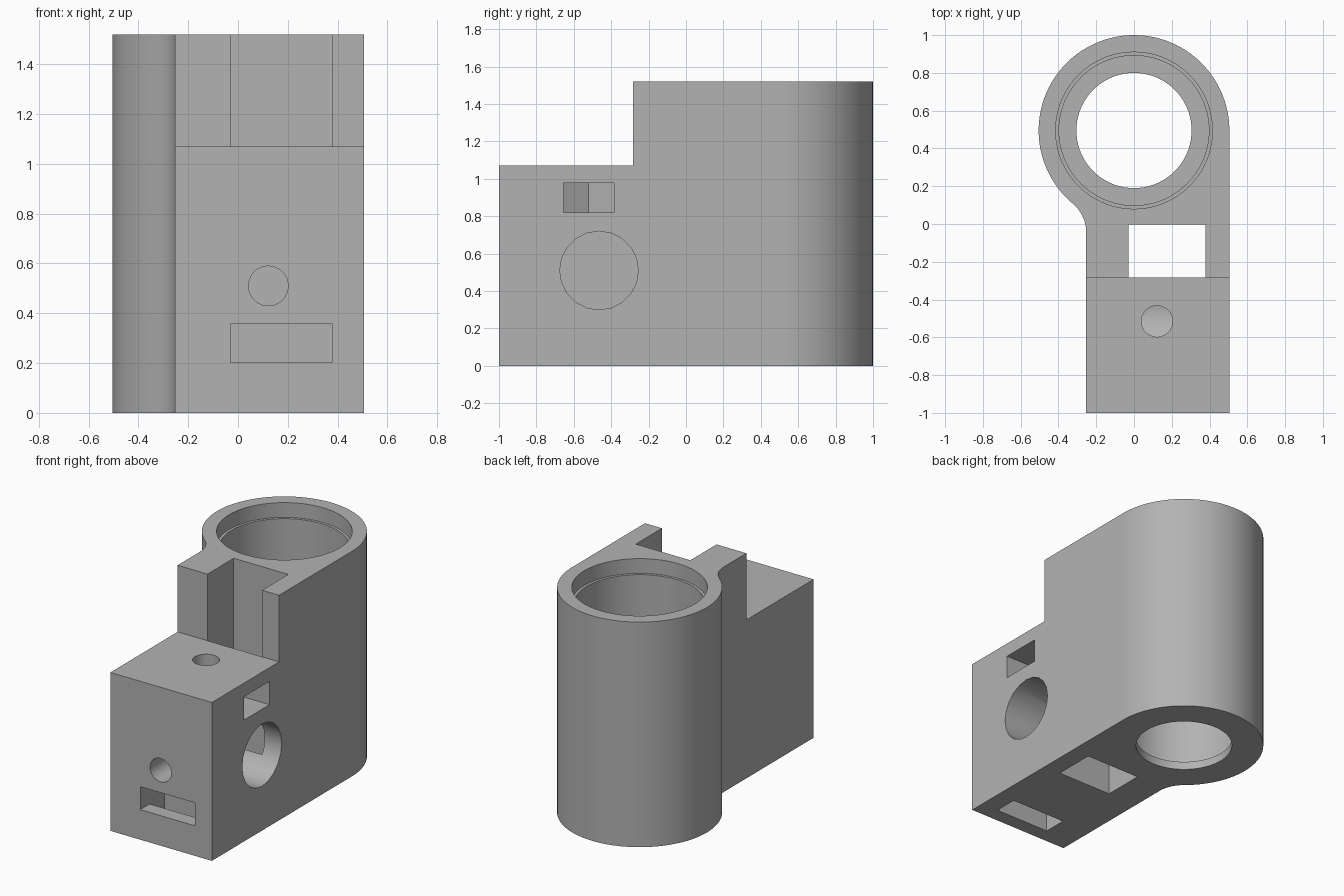
import bpy, bmesh, math
from mathutils import Matrix, Vector

if "Cube" in bpy.data.objects:
    bpy.data.objects.remove(bpy.data.objects["Cube"], do_unlink=True)

grey = bpy.data.materials.new("plain grey")
grey.use_nodes = True
colour = (0.45, 0.45, 0.45, 1)
grey.diffuse_color = colour
grey.node_tree.nodes["Principled BSDF"].inputs["Base Color"].default_value = colour

HEIGHT, STEP_Z, STEP_Y = 1.52, 1.07, -0.283
LEFT, RADIUS, BORE_Y = -0.253, 0.505, 0.495
SLOT_X = (-0.03, 0.378)
HOLE_X, HOLE_Y, HOLE_Z = 0.122, -0.515, 0.51


def finish(name, bm):
    bmesh.ops.recalc_face_normals(bm, faces=bm.faces)
    mesh = bpy.data.meshes.new(name)
    bm.to_mesh(mesh)
    bm.free()
    mesh.materials.append(grey)
    obj = bpy.data.objects.new(name, mesh)
    bpy.context.collection.objects.link(obj)
    return obj


def prism(name, outline, z0, z1):
    bm = bmesh.new()
    face = bm.faces.new([bm.verts.new((x, y, z0)) for x, y in outline])
    top = bmesh.ops.extrude_face_region(bm, geom=[face])["geom"]
    bmesh.ops.translate(bm, vec=(0, 0, z1 - z0),
                        verts=[v for v in top if isinstance(v, bmesh.types.BMVert)])
    return finish(name, bm)


def box(name, xs, ys, zs):
    return prism(name, [(xs[0], ys[0]), (xs[1], ys[0]), (xs[1], ys[1]), (xs[0], ys[1])], *zs)


def rod(name, start, end, radius, sides):
    start, end = Vector(start), Vector(end)
    axis = end - start
    turn = axis.to_track_quat("Z", "Y").to_matrix().to_4x4()
    bm = bmesh.new()
    bmesh.ops.create_cone(bm, cap_ends=True, segments=sides, radius1=radius, radius2=radius,
                          depth=axis.length, matrix=Matrix.Translation((start + end) / 2) @ turn)
    return finish(name, bm)


def arc(cx, cy, radius, a0, a1, steps):
    return [(cx + radius * math.cos(a0 + (a1 - a0) * i / steps),
             cy + radius * math.sin(a0 + (a1 - a0) * i / steps)) for i in range(steps + 1)]


# Body outline: straight right wall, round back, filleted neck on the other side
fillet = 0.2
fx = LEFT - fillet
fy = BORE_Y - math.sqrt((RADIUS + fillet) ** 2 - fx ** 2)
neck = math.atan2(BORE_Y - fy, -fx)
outline = [(LEFT, -1), (RADIUS, -1)]
outline += arc(0, BORE_Y, RADIUS, 0, math.pi + neck, 72)
outline += arc(fx, fy, fillet, neck, 0, 12)
body = prism("bearing_bracket", outline, 0, HEIGHT)

# Nut pocket with a pointed inner end
tip, half = 0.156, 0.135
nut = [(HOLE_X - tip, -0.52), (HOLE_X - tip / 2, -0.52 - half), (0.7, -0.52 - half),
       (0.7, -0.52 + half), (HOLE_X - tip / 2, -0.52 + half)]

cutters = [
    box("step_cutter", (-1, 1), (-1.2, STEP_Y), (STEP_Z, 2)),
    box("vertical_slot_cutter", SLOT_X, (STEP_Y, -0.003), (-0.2, 2)),
    # Main bore: bottom lip, barrel and wider mouth
    rod("lip_cutter", (0, BORE_Y, -0.2), (0, BORE_Y, 0.3), 0.305, 72),
    rod("barrel_cutter", (0, BORE_Y, 0.055), (0, BORE_Y, 1.6), 0.397, 72),
    rod("mouth_cutter", (0, BORE_Y, HEIGHT - 0.1), (0, BORE_Y, 1.8), 0.415, 72),
    # Side cavity with the screw holes that lead into it
    rod("side_cavity_cutter", (SLOT_X[0], -0.465, HOLE_Z), (0.7, -0.465, HOLE_Z), 0.21, 20),
    rod("front_hole_cutter", (HOLE_X, -1.2, HOLE_Z), (HOLE_X, -0.46, HOLE_Z), 0.08, 20),
    rod("top_hole_cutter", (HOLE_X, HOLE_Y, HOLE_Z), (HOLE_X, HOLE_Y, 1.3), 0.083, 20),
    prism("nut_pocket_cutter", nut, 0.82, 0.977),
    # Angled duct from the front face to the underside
    box("front_duct_cutter", SLOT_X, (-1.2, -0.74), (0.203, 0.358)),
    box("bottom_duct_cutter", SLOT_X, (-0.9, -0.74), (-0.2, 0.3)),
]

bpy.ops.object.select_all(action="DESELECT")
body.select_set(True)
bpy.context.view_layer.objects.active = body
for cutter in cutters:
    cut = body.modifiers.new(cutter.name, "BOOLEAN")
    cut.operation, cut.solver, cut.object = "DIFFERENCE", "EXACT", cutter
    bpy.ops.object.modifier_apply(modifier=cut.name)
for cutter in cutters:
    bpy.data.objects.remove(cutter, do_unlink=True)

bpy.ops.object.shade_smooth_by_angle(angle=math.radians(30))
